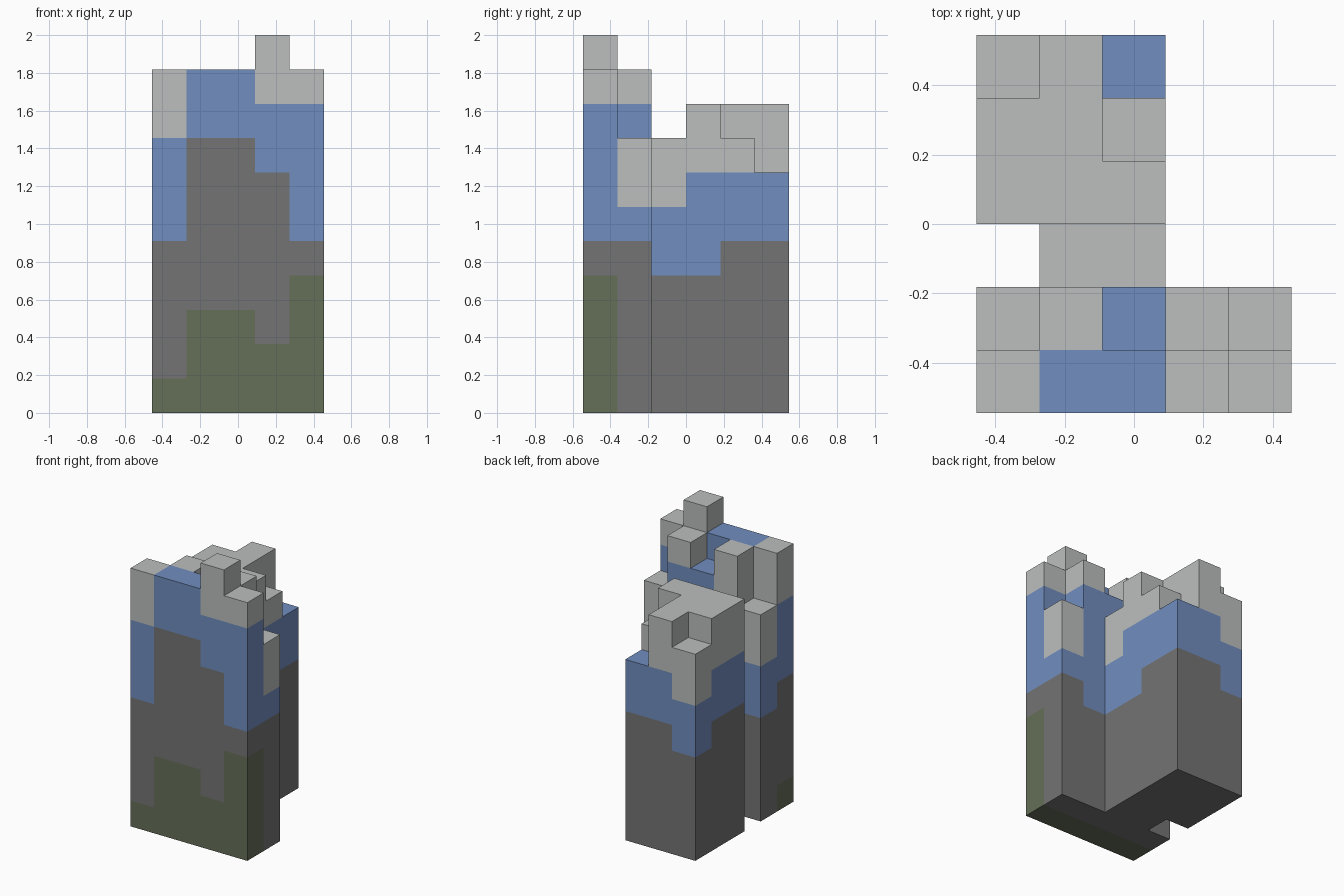
import bpy
import bmesh
import math
from mathutils import Vector

if "Cube" in bpy.data.objects:
    bpy.data.objects.remove(bpy.data.objects["Cube"], do_unlink=True)

UNIT = 2 / 11
COLUMNS, ROWS = 5, 6

# Layers of the block cliff, from the ground up
LAYERS = [
    ("mossy_base", "moss green", (0.130, 0.156, 0.098)),
    ("rock_body", "stone grey", (0.174, 0.174, 0.174)),
    ("blue_band", "slate blue", (0.165, 0.270, 0.521)),
    ("pale_caps", "pale grey", (0.497, 0.521, 0.515)),
]

# Top level of moss, rock, blue and cap in each column, front row first
PLATEAU = (0, 5, 7, 9)
LEDGE = (0, 4, 6, 8)
GRID = [
    [(1, 5, 8, 10), (3, 8, 10, 10), (3, 8, 10, 10), (2, 7, 9, 11), (4, 5, 9, 10)],
    [LEDGE, (0, 5, 8, 10), (0, 5, 9, 9), (0, 4, 9, 10), (0, 5, 6, 8)],
    [None, LEDGE, LEDGE, None, None],
    [PLATEAU, PLATEAU, (0, 4, 7, 9), None, None],
    [PLATEAU, PLATEAU, (0, 5, 7, 8), None, None],
    [LEDGE, PLATEAU, (0, 5, 7, 7), None, None],
]

DIRECTIONS = [Vector(d) for d in
              ((1, 0, 0), (-1, 0, 0), (0, 1, 0), (0, -1, 0), (0, 0, 1), (0, 0, -1))]


def make_material(name, colour):
    material = bpy.data.materials.new(name)
    material.use_nodes = True
    material.diffuse_color = (*colour, 1)
    shader = material.node_tree.nodes["Principled BSDF"]
    shader.inputs["Base Color"].default_value = (*colour, 1)
    shader.inputs["Roughness"].default_value = 0.9
    return material


def fill_blocks():
    """Map every filled cell to the index of its layer."""
    blocks = {}
    for y, row in enumerate(GRID):
        for x, tops in enumerate(row):
            if tops:
                for z in range(tops[-1]):
                    blocks[x, y, z] = next(i for i, top in enumerate(tops) if z < top)
    return blocks


def add_side(bm, cell, direction):
    """Add one square on the side of a cell that faces the direction."""
    centre = Vector(cell) + Vector((0.5, 0.5, 0.5)) + direction / 2
    across = Vector((direction.y, direction.z, direction.x)) / 2
    up = direction.cross(across)
    corners = (-across - up, across - up, across + up, -across + up)
    origin = Vector((COLUMNS / 2, ROWS / 2, 0))
    bm.faces.new([bm.verts.new((centre + c - origin) * UNIT) for c in corners])


def build_layer(index, blocks):
    name, colour_name, colour = LAYERS[index]
    bm = bmesh.new()
    for cell, layer in blocks.items():
        if layer != index:
            continue
        for direction in DIRECTIONS:
            neighbour = tuple(int(v) for v in Vector(cell) + direction)
            if neighbour not in blocks:
                add_side(bm, cell, direction)
    # Join the squares into large flat faces
    bmesh.ops.remove_doubles(bm, verts=bm.verts, dist=0.001)
    bmesh.ops.dissolve_limit(bm, angle_limit=math.radians(1),
                             verts=bm.verts, edges=bm.edges)
    mesh = bpy.data.meshes.new(name)
    bm.to_mesh(mesh)
    bm.free()
    mesh.materials.append(make_material(colour_name, colour))
    bpy.context.collection.objects.link(bpy.data.objects.new(name, mesh))


cliff_blocks = fill_blocks()
for layer_index in range(len(LAYERS)):
    build_layer(layer_index, cliff_blocks)
